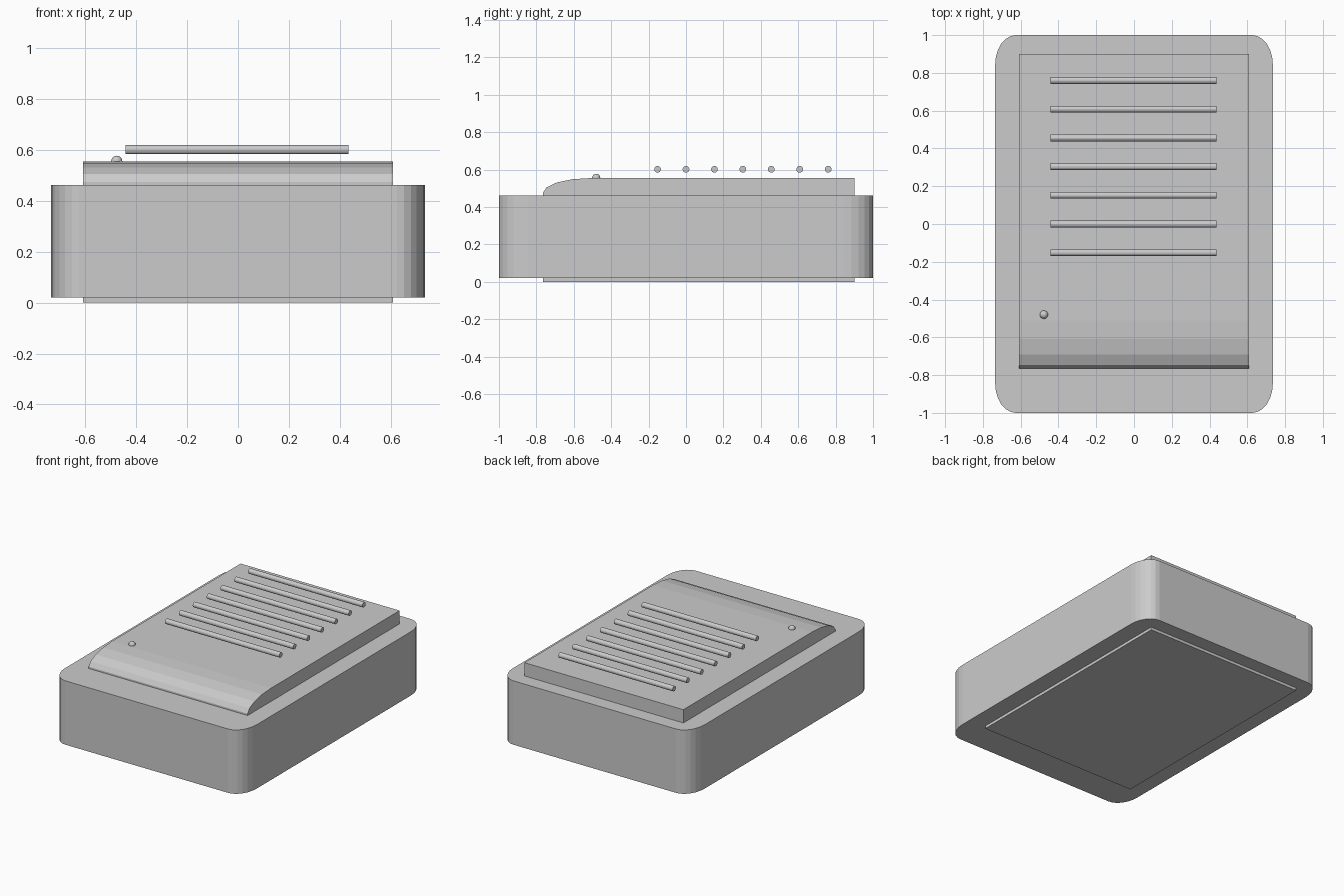
import bpy, bmesh
from math import sin, cos, pi
from mathutils import Matrix

if "Cube" in bpy.data.objects:
    bpy.data.objects.remove(bpy.data.objects["Cube"])


def finish(name, bm, smooth=False):
    bmesh.ops.recalc_face_normals(bm, faces=bm.faces)
    for f in bm.faces:
        f.smooth = smooth
    mesh = bpy.data.meshes.new(name)
    bm.to_mesh(mesh)
    bm.free()
    obj = bpy.data.objects.new(name, mesh)
    bpy.context.collection.objects.link(obj)
    return obj


def prism(name, points, direction):
    """Extrude a closed outline of 3D points along a direction."""
    bm = bmesh.new()
    face = bm.faces.new([bm.verts.new(p) for p in points])
    ext = bmesh.ops.extrude_face_region(bm, geom=[face], use_keep_orig=True)
    verts = [g for g in ext["geom"] if isinstance(g, bmesh.types.BMVert)]
    bmesh.ops.translate(bm, verts=verts, vec=direction)
    return finish(name, bm)


# Outer body: rectangle with faceted elliptical corners
W, D, RX, RY, SEG = 0.735, 1.0, 0.11, 0.155, 6
outline = []
for k, (sx, sy) in enumerate([(1, 1), (-1, 1), (-1, -1), (1, -1)]):
    for i in range(SEG + 1):
        a = k * pi / 2 + i * pi / 2 / SEG
        outline.append((sx * (W - RX) + RX * cos(a), sy * (D - RY) + RY * sin(a), 0.02))
prism("body", outline, (0, 0, 0.443))

# Inner core: raised lid with a curved front edge, reaching down to the base
Y0, Y1, ZT, CY, CZ = -0.765, 0.9, 0.555, 0.255, 0.08
profile = [(-0.61, Y1, 0), (-0.61, Y0, 0)]
for i in range(5):
    a = i * pi / 8
    profile.append((-0.61, Y0 + CY * (1 - cos(a)), ZT - CZ + CZ * sin(a)))
profile.append((-0.61, Y1, ZT))
prism("core_panel", profile, (1.22, 0, 0))

# Row of grille bars hovering above the lid
for i in range(7):
    bm = bmesh.new()
    m = Matrix.Translation((-0.003, -0.152 + 0.152 * i, 0.602)) @ Matrix.Rotation(pi / 2, 4, 'Y')
    bmesh.ops.create_cone(bm, cap_ends=True, segments=16, radius1=0.018,
                          radius2=0.018, depth=0.877, matrix=m)
    finish(f"grille_bar_{i + 1}", bm)

# Indicator light
bm = bmesh.new()
bmesh.ops.create_uvsphere(bm, u_segments=16, v_segments=10, radius=0.022,
                          matrix=Matrix.Translation((-0.477, -0.48, 0.556)))
finish("indicator_light", bm, True)
